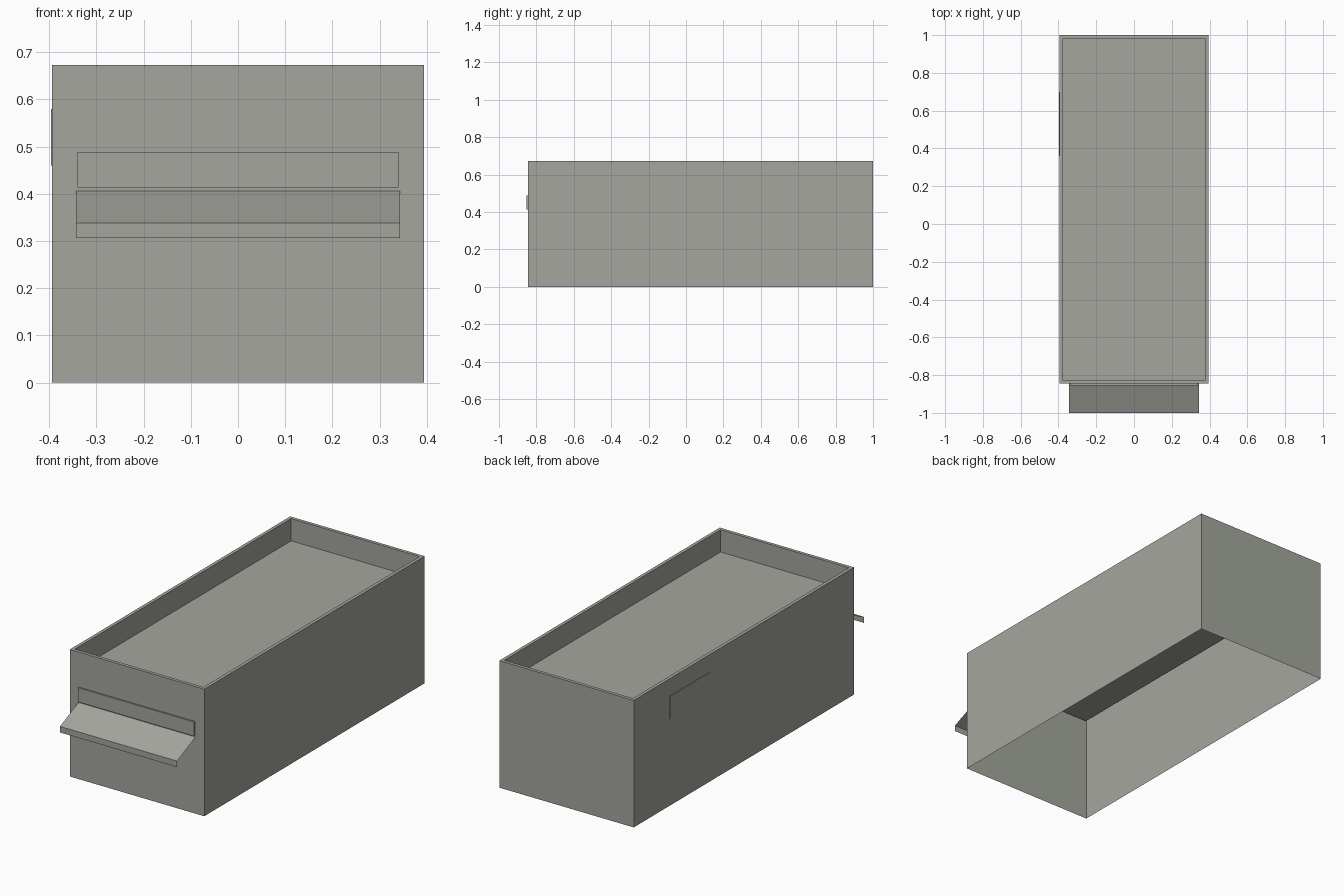
import bpy, bmesh
from mathutils import Matrix

cube = bpy.data.objects.get("Cube")
if cube:
    bpy.data.objects.remove(cube, do_unlink=True)

# One warm grey for the whole building
grey = bpy.data.materials.new("warm_grey")
grey.use_nodes = True
COLOUR = (0.37, 0.38, 0.34, 1)
grey.diffuse_color = COLOUR
grey.node_tree.nodes["Principled BSDF"].inputs["Base Color"].default_value = COLOUR


def finish(name, bm):
    mesh = bpy.data.meshes.new(name)
    bm.to_mesh(mesh)
    bm.free()
    mesh.materials.append(grey)
    obj = bpy.data.objects.new(name, mesh)
    bpy.context.collection.objects.link(obj)
    return obj


def box_mesh(low, high):
    bm = bmesh.new()
    size = [b - a for a, b in zip(low, high)]
    centre = [(a + b) / 2 for a, b in zip(low, high)]
    bmesh.ops.create_cube(bm, size=1, matrix=Matrix.Translation(centre) @ Matrix.Diagonal((*size, 1)))
    return bm


RIGHT, LEFT, FRONT, BACK, HEIGHT = -0.394, 0.394, -0.845, 1.0, 0.673

# Walls: a bottomless shell with a parapet rim and a sunken flat roof
bm = box_mesh((RIGHT, FRONT, 0), (LEFT, BACK, HEIGHT))
floor = min(bm.faces, key=lambda f: f.calc_center_median().z)
bmesh.ops.delete(bm, geom=[floor], context='FACES_ONLY')
roof = max(bm.faces, key=lambda f: f.calc_center_median().z)
bmesh.ops.inset_region(bm, faces=[roof], thickness=0.025)
sunken = bmesh.ops.extrude_face_region(bm, geom=[roof])
bmesh.ops.translate(bm, vec=(0, 0, -0.118),
                    verts=[g for g in sunken["geom"] if isinstance(g, bmesh.types.BMVert)])
if roof.is_valid:
    bmesh.ops.delete(bm, geom=[roof], context='FACES_ONLY')
finish("building_shell", bm)

# Sign boards on the front and on the right wall
finish("front_sign", box_mesh((-0.34, FRONT - 0.009, 0.413), (0.34, FRONT, 0.488)))
finish("side_sign", box_mesh((RIGHT - 0.002, 0.36, 0.46), (RIGHT, 0.70, 0.58)))

# Awning: a thin sheet sloping forward, with a hanging valance
bm = bmesh.new()
profile = [(FRONT, 0.406), (-1.0, 0.338), (-1.0, 0.306)]
rows = [[bm.verts.new((x, y, z)) for x in (-0.343, 0.343)] for y, z in profile]
for upper, lower in zip(rows, rows[1:]):
    bm.faces.new((upper[0], lower[0], lower[1], upper[1]))
finish("awning", bm)
